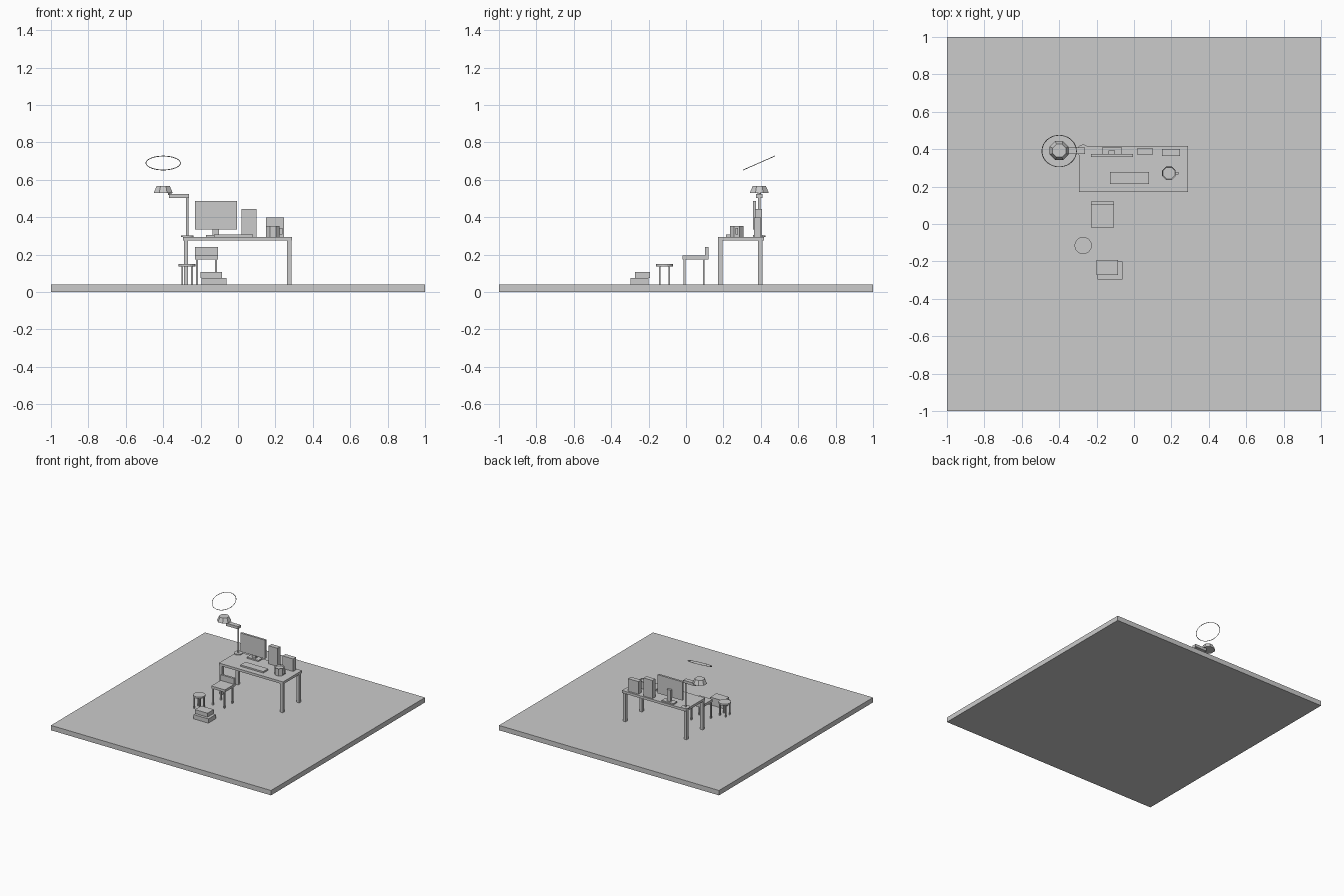
import bpy, bmesh, math
from mathutils import Matrix, Vector

if "Cube" in bpy.data.objects:
    bpy.data.objects.remove(bpy.data.objects["Cube"])

grey = bpy.data.materials.new("light grey")
grey.diffuse_color = (0.6, 0.6, 0.6, 1)
grey.use_nodes = True
grey.node_tree.nodes["Principled BSDF"].inputs["Base Color"].default_value = grey.diffuse_color


def finish(name, bm):
    me = bpy.data.meshes.new(name)
    bm.to_mesh(me)
    bm.free()
    me.materials.append(grey)
    ob = bpy.data.objects.new(name, me)
    bpy.context.collection.objects.link(ob)
    return ob


def box(name, x, y, z):
    """Box from (min, max) pairs."""
    bm = bmesh.new()
    bmesh.ops.create_cube(bm, size=1)
    for v in bm.verts:
        v.co = Vector([(a + b) / 2 + c * (b - a) for c, (a, b) in zip(v.co, (x, y, z))])
    return finish(name, bm)


def drum(name, x, y, z0, z1, r0, r1=None, sides=16, turn=0.0):
    """Upright cylinder or frustum."""
    bm = bmesh.new()
    m = Matrix.Translation((x, y, (z0 + z1) / 2)) @ Matrix.Rotation(turn, 4, 'Z')
    bmesh.ops.create_cone(bm, cap_ends=True, segments=sides, radius1=r0,
                          radius2=r0 if r1 is None else r1, depth=z1 - z0, matrix=m)
    return finish(name, bm)


def legs(name, xs, ys, w, z0, z1):
    """Four square legs; xs and ys are leg centres."""
    for i, x in enumerate(xs):
        for j, y in enumerate(ys):
            box(f"{name}_{('left', 'right')[i]}_{('front', 'back')[j]}",
                (x - w / 2, x + w / 2), (y - w / 2, y + w / 2), (z0, z1))


F, D = 0.04, 0.295  # floor and desk surface heights

# Floor
box("floor", (-1, 1), (-1, 1), (0, F))

# Desk
box("desk_top", (-0.293, 0.29), (0.17, 0.417), (0.275, D))
legs("desk_leg", (-0.278, 0.275), (0.184, 0.396), 0.024, F, 0.276)

# Monitor
box("monitor_screen", (-0.23, -0.005), (0.358, 0.375), (0.334, 0.487))
box("monitor_neck", (-0.135, -0.102), (0.374, 0.394), (0.3, 0.40))
box("monitor_base", (-0.171, -0.064), (0.358, 0.408), (D, 0.305))

# Keyboard
box("keyboard", (-0.128, 0.08), (0.214, 0.278), (D, 0.307))

# Upright boxes at the back of the desk
box("tall_speaker", (0.02, 0.1), (0.37, 0.407), (D, 0.444))
box("short_speaker", (0.15, 0.246), (0.364, 0.402), (D, 0.398))

# Mug with an open top and a square handle
mug = drum("mug", 0.187, 0.272, D, 0.354, 0.039, sides=8, turn=math.pi / 8)
bm = bmesh.new()
bm.from_mesh(mug.data)
bm.faces.ensure_lookup_table()
top = max(bm.faces, key=lambda f: f.calc_center_median().z)
bmesh.ops.inset_region(bm, faces=[top], thickness=0.005)
bmesh.ops.translate(bm, verts=top.verts, vec=(0, 0, -0.008))
bm.to_mesh(mug.data)
bm.free()
box("mug_handle", (0.22, 0.239), (0.264, 0.278), (0.308, 0.342))

# Desk lamp
LX, LY = -0.272, 0.392
drum("lamp_base", LX, LY, D, 0.302, 0.033)
drum("lamp_pole", LX, LY, 0.3, 0.51, 0.007, sides=12)
box("lamp_arm", (-0.37, -0.262), (0.374, 0.41), (0.502, 0.524))
drum("lamp_joint", -0.365, LY, 0.52, 0.545, 0.009, sides=8)
drum("lamp_shade", -0.4, LY, 0.53, 0.567, 0.055, 0.038, sides=8, turn=math.pi / 8)

# Thin tilted ring above the lamp, swept as a small torus
bm = bmesh.new()
tilt = Matrix.Translation((-0.4, 0.39, 0.69)) @ Matrix.Rotation(math.radians(23.7), 4, 'X')
N, M, R, r = 48, 6, 0.092, 0.0022
grid = [[bm.verts.new(tilt @ Vector((
    (R + r * math.cos(b)) * math.cos(a), (R + r * math.cos(b)) * math.sin(a), r * math.sin(b))))
    for b in (2 * math.pi * j / M for j in range(M))]
    for a in (2 * math.pi * i / N for i in range(N))]
for i in range(N):
    for j in range(M):
        k, l = (i + 1) % N, (j + 1) % M
        bm.faces.new((grid[i][j], grid[k][j], grid[k][l], grid[i][l]))
finish("ring", bm)

# Chair
box("chair_seat", (-0.23, -0.107), (-0.018, 0.12), (0.175, 0.195))
box("chair_back", (-0.23, -0.107), (0.102, 0.12), (0.19, 0.242))
legs("chair_leg", (-0.22, -0.117), (-0.009, 0.095), 0.01, F, 0.177)

# Stool
drum("stool_seat", -0.272, -0.115, 0.137, 0.15, 0.046, sides=20)
legs("stool_leg", (-0.298, -0.246), (-0.141, -0.089), 0.009, F, 0.139)

# Stack of two boxes
box("lower_box", (-0.195, -0.062), (-0.296, -0.2), (F, 0.075))
box("upper_box", (-0.2, -0.085), (-0.274, -0.193), (0.075, 0.107))
